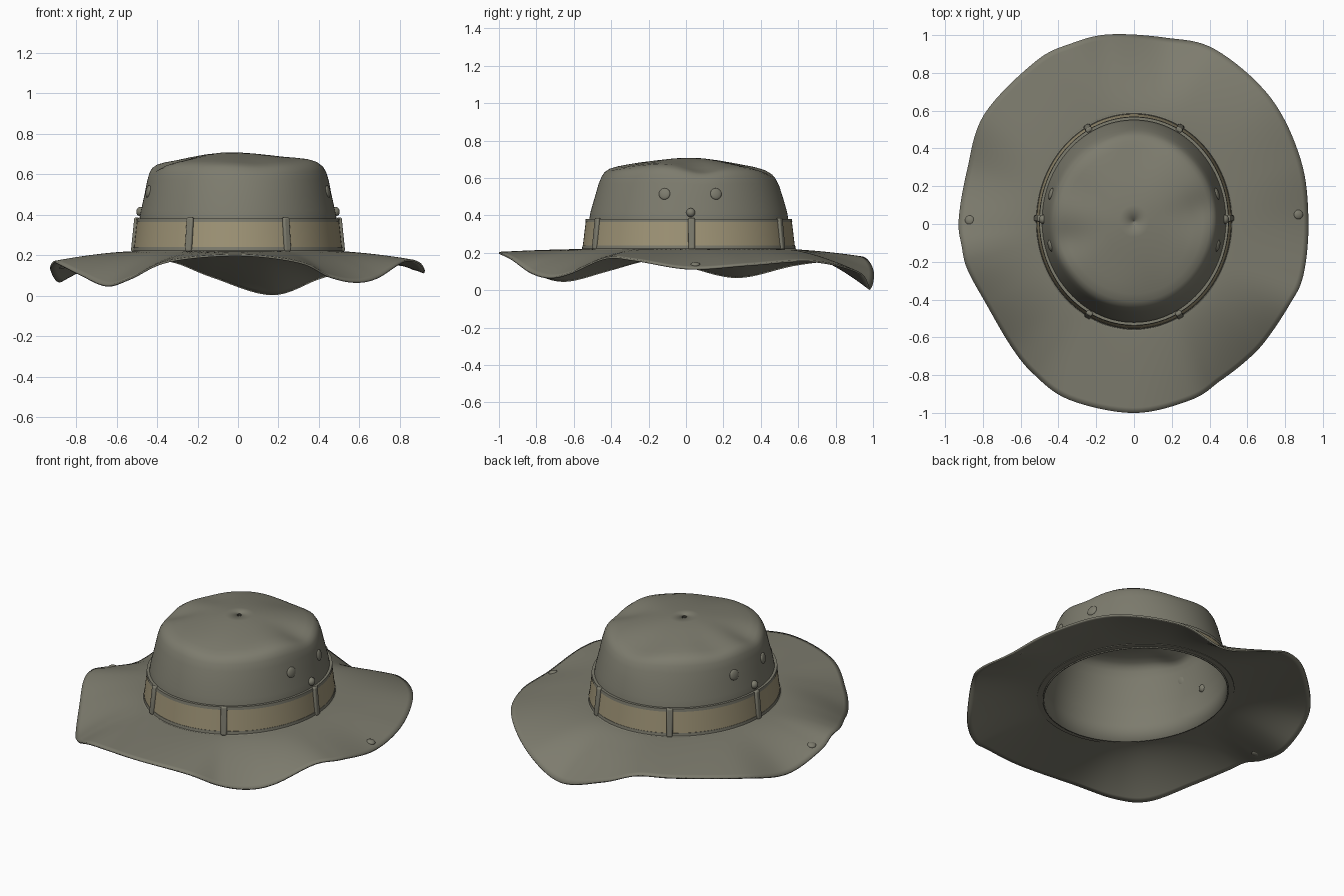
import bpy, bmesh, math
from mathutils import Vector, Matrix

if "Cube" in bpy.data.objects:
    bpy.data.objects.remove(bpy.data.objects["Cube"])

CY = 0.015  # crown centre in y


def mat(name, col):
    m = bpy.data.materials.new(name)
    m.diffuse_color = (*col, 1)
    m.use_nodes = True
    m.node_tree.nodes["Principled BSDF"].inputs["Base Color"].default_value = m.diffuse_color
    return m


OLIVE = mat("olive_grey_cloth", (0.205, 0.200, 0.155))
TAN = mat("tan_ribbon", (0.35, 0.30, 0.185))


def finish(name, verts, faces, material, solid=0, offset=-1, angle=40):
    me = bpy.data.meshes.new(name)
    me.from_pydata([tuple(v) for v in verts], [], faces)
    bm = bmesh.new()
    bm.from_mesh(me)
    bmesh.ops.remove_doubles(bm, verts=bm.verts, dist=1e-5)
    bm.to_mesh(me)
    bm.free()
    me.materials.append(material)
    ob = bpy.data.objects.new(name, me)
    bpy.context.collection.objects.link(ob)
    if solid:
        s = ob.modifiers.new("thickness", 'SOLIDIFY')
        s.thickness, s.offset = solid, offset
    smooth(ob, angle)
    return ob


def smooth(ob, angle):
    bpy.ops.object.select_all(action='DESELECT')
    ob.select_set(True)
    bpy.context.view_layer.objects.active = ob
    bpy.ops.object.shade_smooth_by_angle(angle=math.radians(angle))


def bridge(rings, close=False):
    """Quads between consecutive closed rings (counter-clockwise, going up = outward)."""
    n = len(rings[0])
    verts = [v for r in rings for v in r]
    k = len(rings)
    faces = []
    for i in range(k if close else k - 1):
        a, b = i * n, ((i + 1) % k) * n
        for j in range(n):
            faces.append((a + j, a + (j + 1) % n, b + (j + 1) % n, b + j))
    return verts, faces


def ellipse(ax, ay, z, n=128):
    return [Vector((ax * math.cos(2 * math.pi * j / n),
                    CY + ay * math.sin(2 * math.pi * j / n), z)) for j in range(n)]


def catmull(p0, p1, p2, p3, t):
    return 0.5 * (2 * p1 + (p2 - p0) * t + (2 * p0 - 5 * p1 + 4 * p2 - p3) * t * t
                  + (3 * p1 - p0 - 3 * p2 + p3) * t ** 3)


# ---- wavy brim: closed edge curve blended to the crown base ----
edge = [Vector(p) for p in [
    (.92, .02, .11), (.88, .34, .13), (.72, .67, .15), (.43, .92, .09),
    (.17, .98, .002), (-.13, 1.0, .09), (-.33, .955, .165), (-.52, .86, .165),
    (-.79, .58, .13), (-.88, .28, .065), (-.925, .02, .12), (-.91, -.12, .16),
    (-.88, -.24, .15), (-.78, -.42, .10), (-.65, -.64, .045), (-.53, -.79, .08),
    (-.34, -.93, .165), (0, -1, .195), (.3, -.93, .16), (.45, -.83, .09),
    (.58, -.73, .063), (.69, -.62, .085), (.82, -.43, .165), (.895, -.27, .155)]]
N = len(edge)
outline = [catmull(edge[i - 1], edge[i], edge[(i + 1) % N], edge[(i + 2) % N], s / 8)
           for i in range(N) for s in range(8)]
rings = []
for k in range(17):
    t = 1 - k / 16  # from the outer edge inward
    ring = []
    for p in outline:
        a = math.atan2((p.y - CY) / .555, p.x / .50)
        q = Vector((.50 * math.cos(a), CY + .555 * math.sin(a), .21))
        v = q.lerp(p, t)
        v.z = .21 + (p.z - .21) * t ** 1.6
        ring.append(v)
    rings.append(ring)
finish("brim", *bridge(rings), OLIVE, .01, 1)

# ---- crown: (z, x radius, y radius), with soft dents in the top ----
prof = [(.20, .495, .55), (.30, .492, .542), (.38, .487, .532), (.42, .480, .525),
        (.50, .462, .502), (.57, .449, .482), (.61, .438, .466), (.635, .425, .450),
        (.652, .402, .425), (.664, .365, .385), (.674, .31, .33), (.684, .24, .26),
        (.693, .16, .17), (.699, .08, .085), (.701, .001, .001)]
dents = [(.36, .08, .10, -.028), (-.36, -.08, .10, -.03), (-.30, .18, .10, -.012),
         (.05, .42, .16, -.03), (.36, -.14, .12, .012), (-.06, .02, .15, .008),
         (.10, -.38, .12, -.01)]


def crown_point(v):
    w = min(1, max(0, (v.z - .52) / .12))
    dz = sum(h * math.exp(-((v.x - x) ** 2 + (v.y - y) ** 2) / (s * s)) for x, y, s, h in dents)
    return Vector((v.x, v.y, v.z + w * dz))


def crown_radii(z):
    for (z0, a0, b0), (z1, a1, b1) in zip(prof, prof[1:]):
        if z <= z1:
            t = (z - z0) / (z1 - z0)
            return a0 + (a1 - a0) * t, b0 + (b1 - b0) * t


finish("crown", *bridge([[crown_point(v) for v in ellipse(a, b, z)] for z, a, b in prof]),
       OLIVE, .008, -1, 60)


# ---- hat band, its borders and the seam flange: closed lathed sections ----
def lathe(name, sec, material):
    finish(name, *bridge([ellipse(a, b, z) for z, a, b in sec], True), material)


def strip(name, z0, z1, out, material):
    def r(z):
        t = (z - .22) / .165
        return .514 - .018 * t, .567 - .020 * t
    (a0, b0), (a1, b1) = r(z0), r(z1)
    lathe(name, [(z0, a0 + out, b0 + out), (z1, a1 + out, b1 + out),
                 (z1, a1 - .012, b1 - .012), (z0, a0 - .012, b0 - .012)], material)


strip("band_ribbon", .238, .366, .002, TAN)
strip("band_lower_border", .22, .24, .004, OLIVE)
strip("band_upper_border", .364, .382, .004, OLIVE)
lathe("seam_flange", [(.205, .528, .58), (.217, .528, .58), (.226, .512, .565),
                      (.226, .49, .545), (.205, .49, .545)], OLIVE)


# ---- helper: matrix with local z along a normal, local y pointing up ----
def aim(loc, normal):
    z = Vector(normal).normalized()
    x = Vector((0, 0, 1)).cross(z)
    x = x.normalized() if x.length > .05 else Vector((1, 0, 0))
    y = z.cross(x)
    return Matrix.Translation(loc) @ Matrix((x, y, z)).transposed().to_4x4()


# ---- belt loops around the band ----
def belt_loop(name, x, y):
    a = math.atan2((y - CY) / .56, x / .508)
    loc = Vector((.508 * math.cos(a), CY + .56 * math.sin(a), .302))
    nrm = Vector((math.cos(a) / .508, math.sin(a) / .56, .2))
    bpy.ops.mesh.primitive_cube_add(size=1)
    ob = bpy.context.object
    ob.name = name
    ob.data.transform(Matrix.Diagonal((.036, .17, .026, 1)))
    ob.matrix_world = aim(loc, nrm)
    ob.data.materials.append(OLIVE)
    bv = ob.modifiers.new("round", 'BEVEL')
    bv.width, bv.segments = .009, 3
    smooth(ob, 50)


for side, s in (("right", 1), ("left", -1)):
    belt_loop("front_loop_" + side, s * .24, -.48)
    belt_loop("back_loop_" + side, s * .245, .51)
    belt_loop("side_loop_" + side, s * .51, .03)


# ---- domed buttons ----
def button(name, loc, nrm, r, h):
    bpy.ops.mesh.primitive_uv_sphere_add(segments=24, ring_count=12, radius=1)
    ob = bpy.context.object
    ob.name = name
    ob.data.transform(Matrix.Diagonal((r, r, h, 1)))
    ob.matrix_world = aim(loc, nrm)
    ob.data.materials.append(OLIVE)
    smooth(ob, 60)


def crown_button(name, s, y, z, r, h):
    a, b = crown_radii(z)
    x = s * a * math.sqrt(1 - ((y - CY) / b) ** 2)
    button(name, (x, y, z), (x / a ** 2, (y - CY) / b ** 2, .4), r, h)


for side, s in (("right", 1), ("left", -1)):
    crown_button("front_vent_" + side, s, -.115, .515, .031, .011)
    crown_button("back_vent_" + side, s, .16, .515, .031, .011)
    crown_button("crown_stud_" + side, s, .025, .415, .024, .022)
button("brim_snap_right", (.87, .05, .138), (.25, 0, 1), .025, .012)
button("brim_snap_left", (-.87, .02, .145), (-.2, .1, 1), .025, .012)
